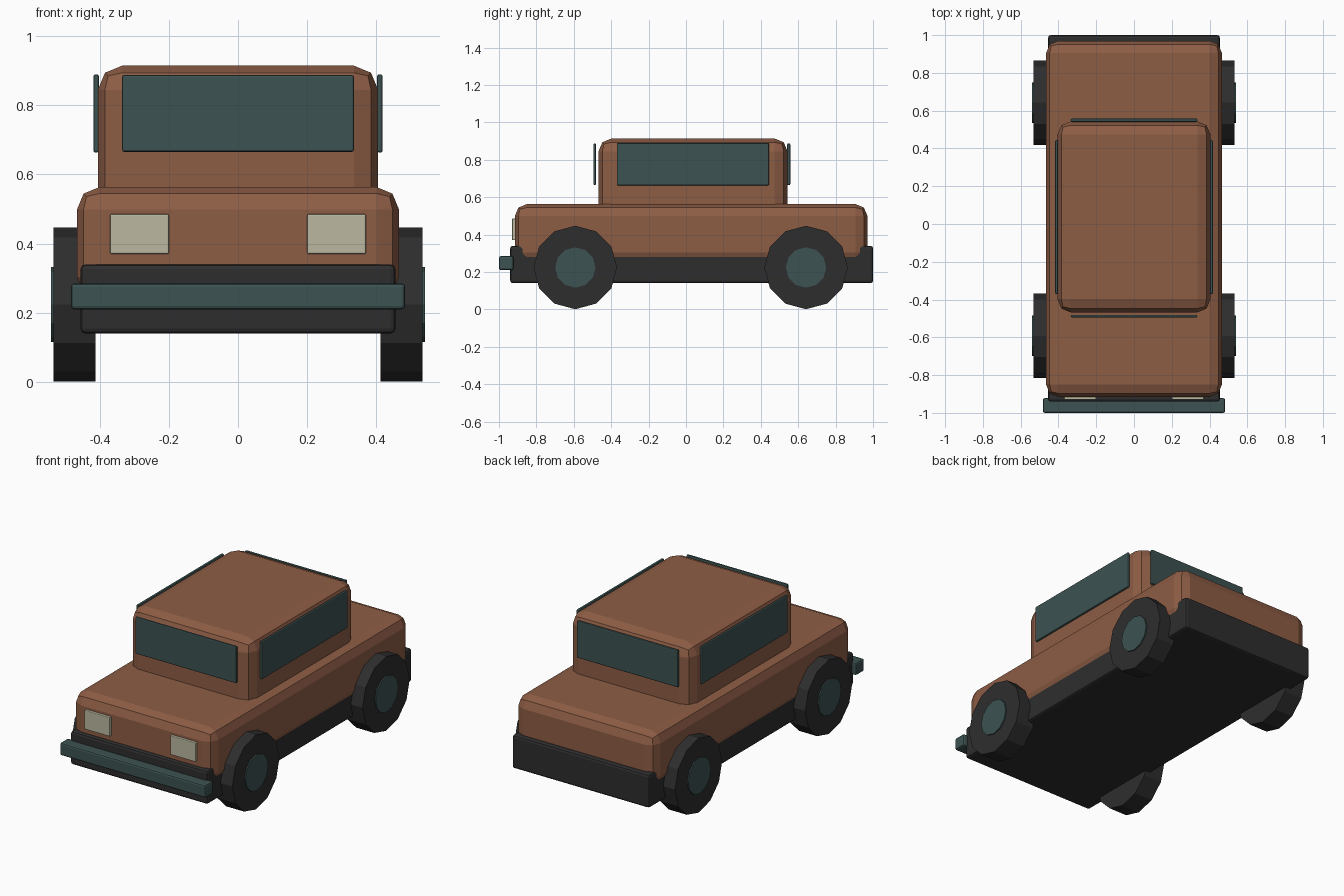
import bpy, bmesh, math
from mathutils import Matrix, Vector

cube = bpy.data.objects.get("Cube")
if cube:
    bpy.data.objects.remove(cube, do_unlink=True)


def material(name, rgb):
    mat = bpy.data.materials.new(name)
    mat.use_nodes = True
    mat.diffuse_color = (*rgb, 1)
    bsdf = mat.node_tree.nodes["Principled BSDF"]
    bsdf.inputs["Base Color"].default_value = (*rgb, 1)
    bsdf.inputs["Roughness"].default_value = 0.7
    return mat


PAINT = material("brown paint", (0.27, 0.11, 0.06))
RUBBER = material("dark rubber", (0.027, 0.027, 0.027))
TEAL = material("dark teal", (0.045, 0.085, 0.083))
LAMP = material("pale lamp", (0.5, 0.48, 0.35))


def add_object(name, bm, mat):
    mesh = bpy.data.meshes.new(name)
    bm.to_mesh(mesh)
    bm.free()
    mesh.materials.append(mat)
    obj = bpy.data.objects.new(name, mesh)
    bpy.context.collection.objects.link(obj)
    return obj


def box(name, x, y, z, bevel, mat):
    """Bevelled box spanning the given (low, high) ranges."""
    low, high = (Vector(c) for c in zip(x, y, z))
    bm = bmesh.new()
    bmesh.ops.create_cube(bm, size=1)
    bmesh.ops.scale(bm, vec=high - low, verts=bm.verts)
    bmesh.ops.translate(bm, vec=(low + high) / 2, verts=bm.verts)
    obj = add_object(name, bm, mat)
    mod = obj.modifiers.new("Rounded edges", "BEVEL")
    mod.width = bevel
    mod.segments = 2
    return obj


def disc(name, x, y, z, radius, mat):
    """Twelve-sided cylinder along x."""
    bm = bmesh.new()
    bmesh.ops.create_cone(bm, cap_ends=True, segments=12, radius1=radius,
                          radius2=radius, depth=abs(x[1] - x[0]))
    bmesh.ops.rotate(bm, matrix=Matrix.Rotation(math.pi / 2, 3, "Y"), verts=bm.verts)
    bmesh.ops.translate(bm, vec=((x[0] + x[1]) / 2, y, z), verts=bm.verts)
    return add_object(name, bm, mat)


def mirrored(side, a, b):
    return sorted((side * a, side * b))


# Lower tub, body and cabin
box("chassis", (-0.455, 0.455), (-0.94, 1.0), (0.14, 0.34), 0.014, RUBBER)
box("body", (-0.465, 0.465), (-0.915, 0.97), (0.24, 0.563), 0.064, PAINT)
box("cabin", (-0.405, 0.405), (-0.468, 0.543), (0.44, 0.914), 0.07, PAINT)

# Bumper and windows across the car
box("front_bumper", (-0.483, 0.483), (-1.0, -0.922), (0.21, 0.285), 0.01, TEAL)
box("windscreen", (-0.335, 0.335), (-0.495, -0.481), (0.665, 0.887), 0.006, TEAL)
box("rear_window", (-0.335, 0.335), (0.541, 0.558), (0.665, 0.887), 0.006, TEAL)

# Paired parts
for side, label in ((1, "left"), (-1, "right")):
    box(f"{label}_side_window", mirrored(side, 0.402, 0.418), (-0.37, 0.444),
        (0.663, 0.889), 0.006, TEAL)
    box(f"{label}_headlight", mirrored(side, 0.2, 0.37), (-0.93, -0.905),
        (0.37, 0.485), 0.004, LAMP)
    for y, end in ((-0.592, "front"), (0.642, "rear")):
        disc(f"{end}_{label}_tyre", (side * 0.412, side * 0.533), y, 0.224, 0.223, RUBBER)
        disc(f"{end}_{label}_hub", (side * 0.42, side * 0.54), y, 0.224, 0.108, TEAL)
